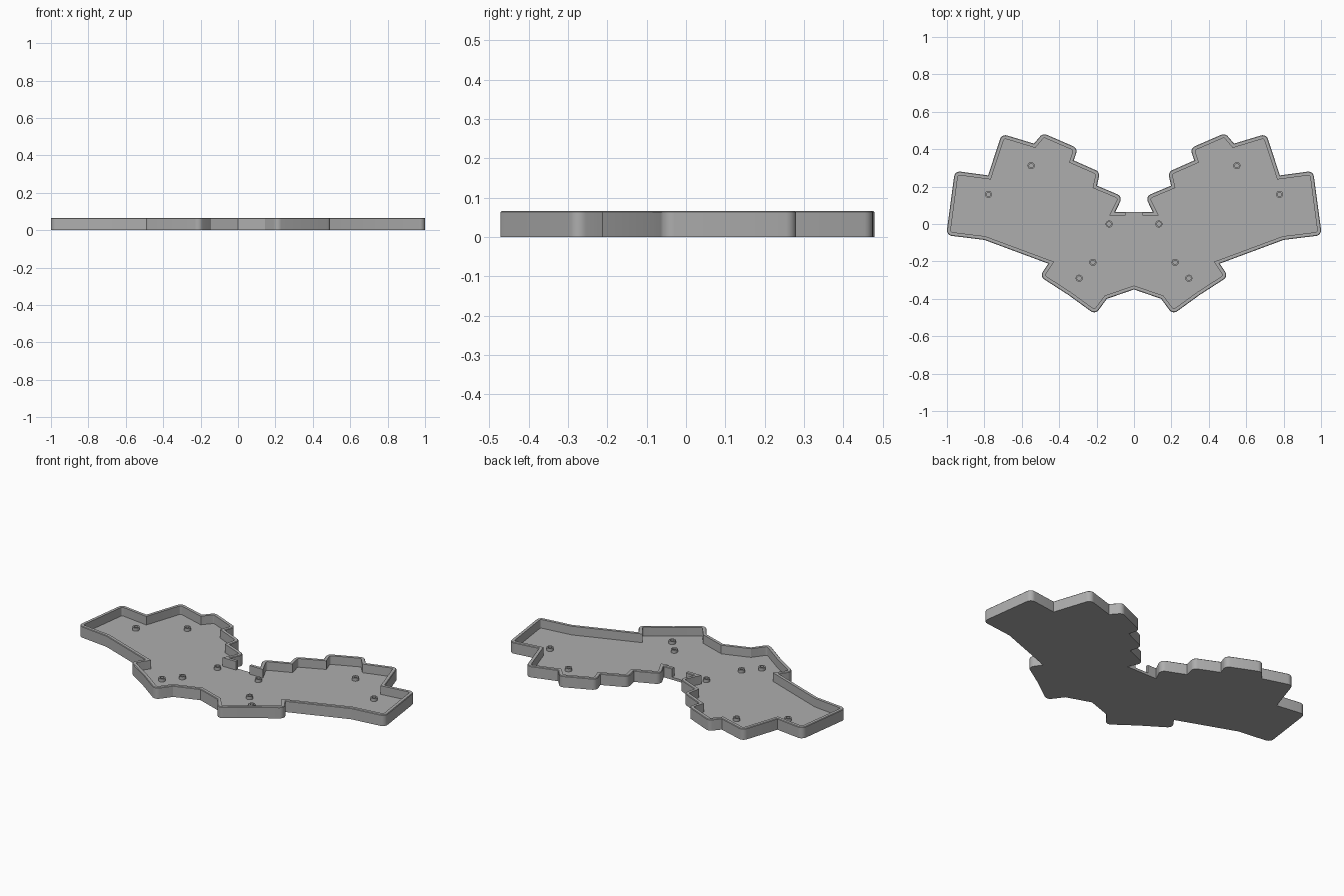
import bpy, bmesh, math
from mathutils import Vector

if "Cube" in bpy.data.objects:
    bpy.data.objects.remove(bpy.data.objects["Cube"], do_unlink=True)

HEIGHT, FLOOR, WALL, RADIUS, CHAMFER, GAP = 0.066, 0.015, 0.02, 0.03, 0.003, 0.045

grey = bpy.data.materials.new("case_grey")
grey.use_nodes = True
colour = (0.42, 0.42, 0.42, 1)
grey.diffuse_color = colour
grey.node_tree.nodes["Principled BSDF"].inputs["Base Color"].default_value = colour


def finish(bm, name):
    bmesh.ops.recalc_face_normals(bm, faces=bm.faces)
    mesh = bpy.data.meshes.new(name)
    bm.to_mesh(mesh)
    bm.free()
    mesh.materials.append(grey)
    obj = bpy.data.objects.new(name, mesh)
    bpy.context.collection.objects.link(obj)
    bpy.ops.object.select_all(action="DESELECT")
    obj.select_set(True)
    bpy.context.view_layer.objects.active = obj
    bpy.ops.object.shade_smooth_by_angle(angle=math.radians(30))
    return obj


def round_convex(points, radius, steps=6):
    """Replace the outward corners of a counter-clockwise loop with arcs."""
    result = []
    for i, p in enumerate(points):
        a = (points[i - 1] - p).normalized()
        b = (points[(i + 1) % len(points)] - p).normalized()
        turn = -a.x * b.y + a.y * b.x
        if turn < 0.2:
            result.append(p)
            continue
        half = a.angle(b) / 2
        centre = p + (a + b).normalized() * radius / math.sin(half)
        start = p + a * radius / math.tan(half) - centre
        sweep = math.pi - 2 * half
        for k in range(steps + 1):
            t = sweep * k / steps
            c, s = math.cos(t), math.sin(t)
            result.append(centre + Vector((start.x * c - start.y * s,
                                           start.x * s + start.y * c)))
    return result


def inset(points, distance):
    """Mitred inward offset of a counter-clockwise loop."""
    result = []
    for i, p in enumerate(points):
        d1 = (p - points[i - 1]).normalized()
        d2 = (points[(i + 1) % len(points)] - p).normalized()
        n1, n2 = Vector((-d1.y, d1.x)), Vector((-d2.y, d2.x))
        result.append(p + (n1 + n2) * distance / (1 + n1.dot(n2)))
    return result


# Half outline, from the front notch round to the edge of the rear opening
half = [Vector(p) for p in [
    (0, -0.35), (0.145, -0.4), (0.207, -0.484), (0.35, -0.38), (0.505, -0.28),
    (0.458, -0.212), (0.8, -0.085), (1.004, -0.06), (0.958, 0.284),
    (0.78, 0.26), (0.707, 0.482), (0.535, 0.43), (0.487, 0.486),
    (0.3, 0.405), (0.322, 0.34), (0.182, 0.278), (0.198, 0.205),
    (0.06, 0.147), (0.1, 0.065), (GAP, 0.065)]]
mirrored = [Vector((-p.x, p.y)) for p in reversed(half[1:])]
outline = round_convex(mirrored + half, RADIUS)

# Tray: base plate and chamfered wall, left open at the rear
bm = bmesh.new()
inner = inset(outline, WALL)
levels = [(outline, 0), (outline, FLOOR), (outline, HEIGHT - CHAMFER),
          (inset(outline, CHAMFER), HEIGHT), (inner, HEIGHT), (inner, FLOOR)]
rings = [[bm.verts.new((p.x, p.y, z)) for p in loop] for loop, z in levels]
count = len(outline)
for i in range(count - 1):
    for low, high in zip(rings, rings[1:]):
        bm.faces.new((low[i], low[i + 1], high[i + 1], high[i]))
for low, high in ((rings[0], rings[1]), (rings[1], rings[-1])):
    bm.faces.new((low[-1], low[0], high[0], high[-1]))
for end in (0, -1):
    bm.faces.new([ring[end] for ring in rings[1:]])
bm.faces.new(rings[0])
bm.faces.new(rings[-1])
finish(bm, "tray")

# Screw posts with blind holes
SIDES = 24
profile = [(0.019, FLOOR), (0.019, 0.033), (0.011, 0.033), (0.011, FLOOR + 0.001)]


def screw_post(x, y, name):
    bm = bmesh.new()
    loops = []
    for r, z in profile:
        loops.append([bm.verts.new((x + r * math.cos(math.tau * k / SIDES),
                                    y + r * math.sin(math.tau * k / SIDES), z))
                      for k in range(SIDES)])
    for low, high in zip(loops, loops[1:]):
        for k in range(SIDES):
            n = (k + 1) % SIDES
            bm.faces.new((low[k], low[n], high[n], high[k]))
    bm.faces.new(loops[0])
    bm.faces.new(loops[-1])
    finish(bm, name)


posts = [(0.133, 0), (0.22, -0.205), (0.293, -0.29), (0.778, 0.158), (0.55, 0.312)]
for number, (x, y) in enumerate(posts, 1):
    for side, sign in (("left", 1), ("right", -1)):
        screw_post(sign * x, y, f"{side}_screw_post_{number}")
